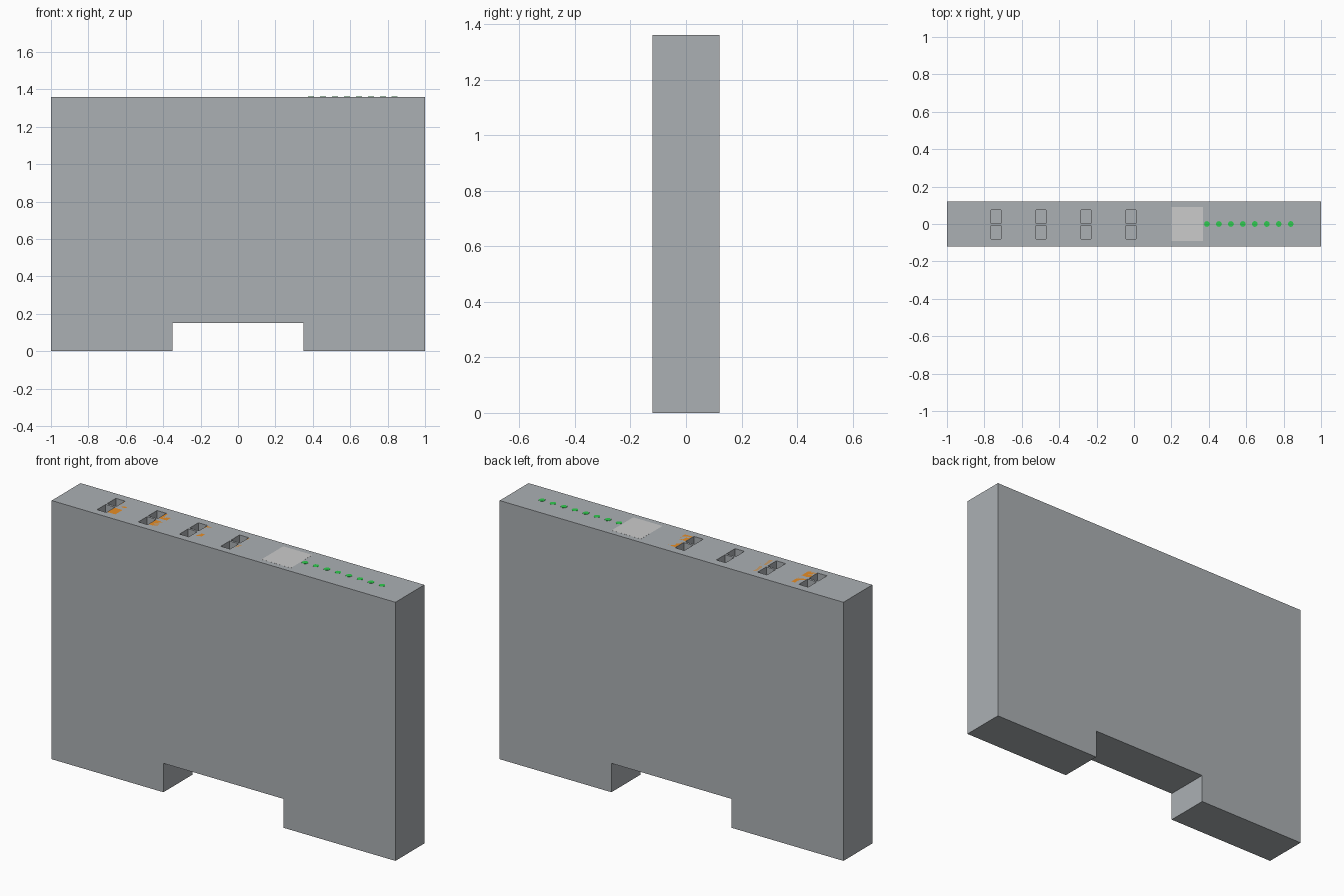
import bpy, bmesh
from mathutils import Matrix, Vector

if "Cube" in bpy.data.objects:
    bpy.data.objects.remove(bpy.data.objects["Cube"])

TOP = 1.36
HALF_D = 0.12


def make_object(name, bm, color=None):
    bmesh.ops.recalc_face_normals(bm, faces=bm.faces)
    mesh = bpy.data.meshes.new(name)
    bm.to_mesh(mesh)
    bm.free()
    obj = bpy.data.objects.new(name, mesh)
    bpy.context.collection.objects.link(obj)
    if color:
        mat = bpy.data.materials.new(name + "_colour")
        mat.diffuse_color = (*color, 1)
        mat.use_nodes = True
        mat.node_tree.nodes["Principled BSDF"].inputs["Base Color"].default_value = mat.diffuse_color
        mesh.materials.append(mat)
    return obj


def add_box(bm, x0, x1, y0, y1, z0, z1):
    lo, hi = Vector((x0, y0, z0)), Vector((x1, y1, z1))
    mat = Matrix.Translation((lo + hi) / 2) @ Matrix.Diagonal((*(hi - lo), 1))
    bmesh.ops.create_cube(bm, size=1, matrix=mat)


# Housing: front outline with bottom notch, extruded through the depth
outline = [(-1, 0), (-0.35, 0), (-0.35, 0.152), (0.35, 0.152),
           (0.35, 0), (1, 0), (1, TOP), (-1, TOP)]
bm = bmesh.new()
face = bm.faces.new([bm.verts.new((x, -HALF_D, z)) for x, z in outline])
ext = bmesh.ops.extrude_face_region(bm, geom=[face])
bmesh.ops.translate(bm, vec=(0, 2 * HALF_D, 0),
                    verts=[v for v in ext["geom"] if isinstance(v, bmesh.types.BMVert)])
housing = make_object("housing", bm, (0.41, 0.435, 0.455))

# Pairs of terminal slots and their flush release tabs
slots, tabs = bmesh.new(), bmesh.new()
for i in range(4):
    x = -0.737 + 0.24 * i
    for y in (0.04, -0.044):
        add_box(slots, x - 0.027, x + 0.027, y - 0.036, y + 0.036, TOP - 0.05, TOP + 0.05)
        add_box(tabs, x + 0.03, x + 0.075, y - 0.03, y + 0.03, TOP - 0.02, TOP)
cutter = make_object("slot_cutter", slots)
make_object("release_tabs", tabs, (0.8, 0.27, 0.02))

cut = housing.modifiers.new("slots", "BOOLEAN")
cut.operation = "DIFFERENCE"
cut.solver = "EXACT"
cut.object = cutter
bpy.context.view_layer.objects.active = housing
bpy.ops.object.modifier_apply(modifier=cut.name)
bpy.data.objects.remove(cutter)

# Blank label plate
bm = bmesh.new()
add_box(bm, 0.2, 0.37, -0.09, 0.09, TOP - 0.01, TOP + 0.0003)
make_object("label_plate", bm)

# Row of status lights
bm = bmesh.new()
for i in range(8):
    bmesh.ops.create_cone(bm, cap_ends=True, segments=8, radius1=0.016, radius2=0.016,
                          depth=0.02,
                          matrix=Matrix.Translation((0.39 + 0.064 * i, 0, TOP - 0.009)))
make_object("status_lights", bm, (0.03, 0.6, 0.08))
